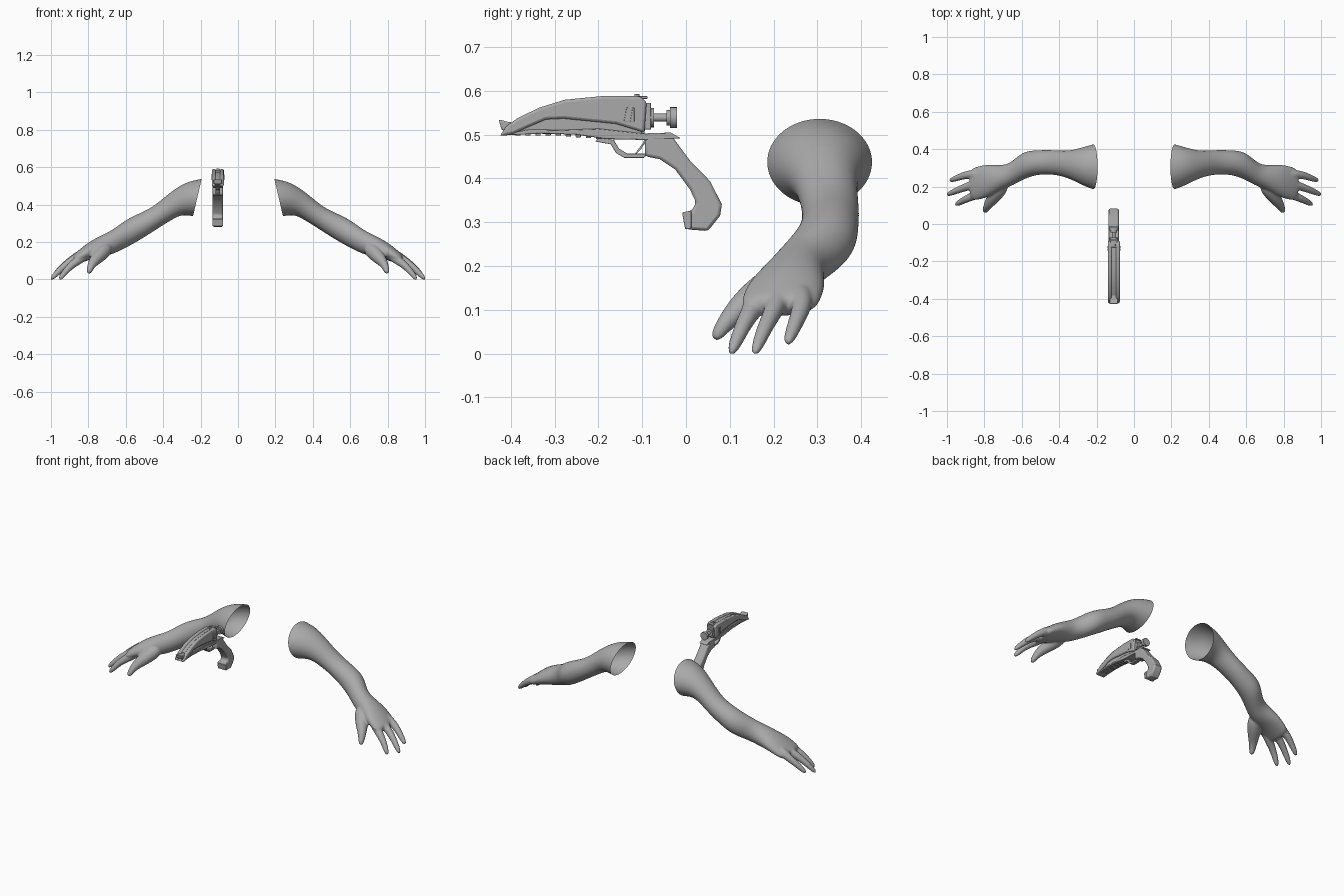
import bpy, bmesh, math
from mathutils import Vector, Matrix

cube = bpy.data.objects.get("Cube")
if cube:
    bpy.data.objects.remove(cube, do_unlink=True)

grey = bpy.data.materials.new("plain grey")
grey.use_nodes = True
colour = (0.4, 0.4, 0.4, 1)
grey.diffuse_color = colour
grey.node_tree.nodes["Principled BSDF"].inputs["Base Color"].default_value = colour

GUN_X = -0.108


def add_object(name, bm, angle=35):
    bmesh.ops.recalc_face_normals(bm, faces=bm.faces)
    mesh = bpy.data.meshes.new(name)
    bm.to_mesh(mesh)
    bm.free()
    return link(name, mesh, angle)


def link(name, mesh, angle):
    if not mesh.materials:
        mesh.materials.append(grey)
    obj = bpy.data.objects.new(name, mesh)
    bpy.context.collection.objects.link(obj)
    bpy.ops.object.select_all(action="DESELECT")
    obj.select_set(True)
    bpy.context.view_layer.objects.active = obj
    bpy.ops.object.shade_smooth_by_angle(angle=math.radians(angle))
    return obj


def loft(bm, rings):
    loops = [[bm.verts.new(p) for p in ring] for ring in rings]
    n = len(loops[0])
    for a, b in zip(loops, loops[1:]):
        for i in range(n):
            j = (i + 1) % n
            bm.faces.new((a[i], a[j], b[j], b[i]))
    bm.faces.new(loops[0][::-1])
    bm.faces.new(loops[-1])


def ellipse(centre, u, v, n=16):
    return [centre + u * math.cos(t) + v * math.sin(t)
            for t in (2 * math.pi * i / n for i in range(n))]


def arm_ring(tx, tz, bx, bz, y0, y1):
    top, bottom = Vector((tx, 0, tz)), Vector((bx, 0, bz))
    centre = (top + bottom) / 2 + Vector((0, (y0 + y1) / 2, 0))
    return ellipse(centre, Vector((0, (y1 - y0) / 2, 0)), (top - bottom) / 2)


def tube(bm, points, radii, n=12):
    pts = [Vector(p) for p in points]
    rings = []
    for i, p in enumerate(pts):
        d = (pts[min(i + 1, len(pts) - 1)] - pts[max(i - 1, 0)]).normalized()
        u = d.cross(Vector((0, 0, 1))).normalized()
        rings.append(ellipse(p, u * radii[i], d.cross(u) * radii[i], n))
    loft(bm, rings)


# Arm: forearm and palm cross-sections (top x, z, bottom x, z, y range)
arm_sections = [
    (.13, .55, .18, .325, .165, .445), (.195, .539, .24, .335, .18, .429),
    (.28, .524, .30, .345, .212, .408), (.37, .462, .34, .325, .247, .39),
    (.46, .382, .41, .283, .265, .398), (.545, .348, .49, .23, .264, .396),
    (.615, .31, .565, .185, .24, .392), (.67, .265, .635, .15, .203, .33),
    (.72, .243, .69, .125, .183, .313), (.80, .2, .765, .115, .14, .322),
    (.86, .15, .835, .088, .122, .308), (.89, .125, .865, .08, .13, .292),
]
digits = [
    [(.69, .225, .18), (.75, .145, .12), (.785, .095, .08), (.80, .062, .028)],
    [(.80, .18, .14), (.865, .147, .095), (.91, .128, .06), (.958, .1, -.006)],
    [(.81, .22, .15), (.88, .205, .105), (.94, .182, .065), (1.005, .154, -.006)],
    [(.81, .26, .15), (.88, .268, .11), (.93, .252, .075), (.99, .23, .018)],
]
bm = bmesh.new()
loft(bm, [arm_ring(*s) for s in arm_sections])
for k, path in enumerate(digits):
    tube(bm, path, (.045, .04, .022, .015) if k == 0 else (.03, .024, .019, .014))
left_arm = add_object("left_arm", bm, 180)
sub = left_arm.modifiers.new("round", "SUBSURF")
sub.levels = 2
fuse = left_arm.modifiers.new("fuse", "REMESH")
fuse.mode = "VOXEL"
fuse.voxel_size = 0.005
relax = left_arm.modifiers.new("relax", "SMOOTH")
relax.factor = 0.5
relax.iterations = 10
baked = bpy.data.meshes.new_from_object(
    left_arm.evaluated_get(bpy.context.evaluated_depsgraph_get()))
bpy.data.objects.remove(left_arm, do_unlink=True)

# Cut the shoulder end open, then mirror the arm to the other side
bm = bmesh.new()
bm.from_mesh(baked)
bmesh.ops.bisect_plane(bm, geom=bm.verts[:] + bm.edges[:] + bm.faces[:],
                       plane_co=(.195, 0, .535), plane_no=(.195, 0, .045),
                       clear_inner=True)
bm.to_mesh(baked)
bm.free()
mirrored = baked.copy()
mirrored.transform(Matrix.Scale(-1, 4, (1, 0, 0)))
mirrored.flip_normals()
link("left_arm", baked, 180)
link("right_arm", mirrored, 180)


def plate(name, outline, x0, x1, bevel=0.003):
    """Side outline (y, z) extruded across x, relative to the pistol centre."""
    bm = bmesh.new()
    face = bm.faces.new([bm.verts.new((GUN_X + x0, y, z)) for y, z in outline])
    ext = bmesh.ops.extrude_face_region(bm, geom=[face])
    moved = [v for v in ext["geom"] if isinstance(v, bmesh.types.BMVert)]
    bmesh.ops.translate(bm, verts=moved, vec=(x1 - x0, 0, 0))
    obj = add_object(name, bm)
    mod = obj.modifiers.new("edge", "BEVEL")
    mod.width = bevel
    mod.segments = 2
    mod.limit_method = "ANGLE"
    mod.angle_limit = math.radians(40)
    return obj


def box(name, y0, y1, z0, z1, x0, x1, bevel=0.0015):
    return plate(name, [(y0, z0), (y1, z0), (y1, z1), (y0, z1)], x0, x1, bevel)


def rod(name, y0, y1, z, r, n=20):
    bm = bmesh.new()
    tube(bm, [(GUN_X, y0, z), (GUN_X, y1, z)], (r, r), n)
    return add_object(name, bm)


# Pistol upper shell: two curved side blades around a lower spine
blade = [(-.426, .497), (-.41, .52), (-.385, .538), (-.335, .562), (-.277, .580),
         (-.185, .589), (-.105, .588), (-.09, .575), (-.095, .505), (-.16, .525),
         (-.22, .531), (-.28, .537), (-.32, .535), (-.36, .518), (-.395, .502)]
for side, s in (("left", 1), ("right", -1)):
    plate(side + "_shell", blade, s * .011, s * .032, .006)
    for k in range(2):
        y = -.138 + k * .014
        plate(side + "_vent", [(y - .004, .53), (y + .006, .53), (y + .006, .562),
                               (y + .002, .562)], s * .03, s * .035, .001)
plate("spine", [(y, z - .006) for y, z in blade[2:-2]], -.014, .014)
plate("barrel_core", [(-.428, .535), (-.405, .529), (-.37, .526), (-.3, .54),
                      (-.1, .55), (-.1, .5), (-.4, .503), (-.422, .512)], -.022, .022)

# Lower rail with small teeth underneath
plate("lower_rail", [(-.425, .498), (-.36, .512), (-.28, .511), (-.2, .514),
                     (-.1, .503), (-.035, .505), (-.012, .492), (-.09, .488),
                     (-.18, .49), (-.25, .5), (-.33, .503)], -.027, .027, .002)
for k in range(9):
    y = -.39 + k * .023
    z = .5 - .008 * max(0, k - 4) / 4
    box("rail_tooth", y, y + .012, z - .002, z + .008, -.018, .018)

# Rear block, striker and top sight
box("rear_block", -.097, -.08, .512, .573, -.022, .022)
rod("rear_collar", -.082, -.073, .539, .022)
rod("striker_rod", -.075, -.038, .539, .009)
rod("striker_neck", -.045, -.034, .539, .018)
rod("striker_knob", -.036, -.02, .539, .024)
box("rear_sight", -.125, -.088, .582, .588, -.018, .018)
box("sight_post", -.118, -.106, .586, .593, -.008, .008)

# Grip and its lower lip
grip = [(-.094, .497), (-.032, .497), (-.014, .472), (.01, .44), (.055, .394),
        (.082, .341), (.078, .315), (.05, .28), (.0, .284), (-.007, .322),
        (.014, .327), (.023, .345), (.009, .375), (-.025, .421), (-.06, .444),
        (-.094, .451)]
plate("grip", grip, -.027, .027, .007)
plate("grip_lip", [(-.009, .322), (-.002, .284), (.012, .285), (.012, .327)],
      -.029, .029, .002)


# Trigger guard and trigger as swept flat bars
def strap(name, path, half_width, thick):
    upper = [(y, z) for y, z in path]
    lower = [(y - thick * .6, z - thick * .8) for y, z in reversed(path)]
    plate(name, upper + lower, -half_width, half_width, .001)


strap("trigger_guard", [(-.2, .494), (-.165, .488), (-.153, .468), (-.134, .457),
                        (-.088, .457)], .012, .012)
strap("trigger", [(-.09, .494), (-.095, .478), (-.11, .464)], .007, .012)
